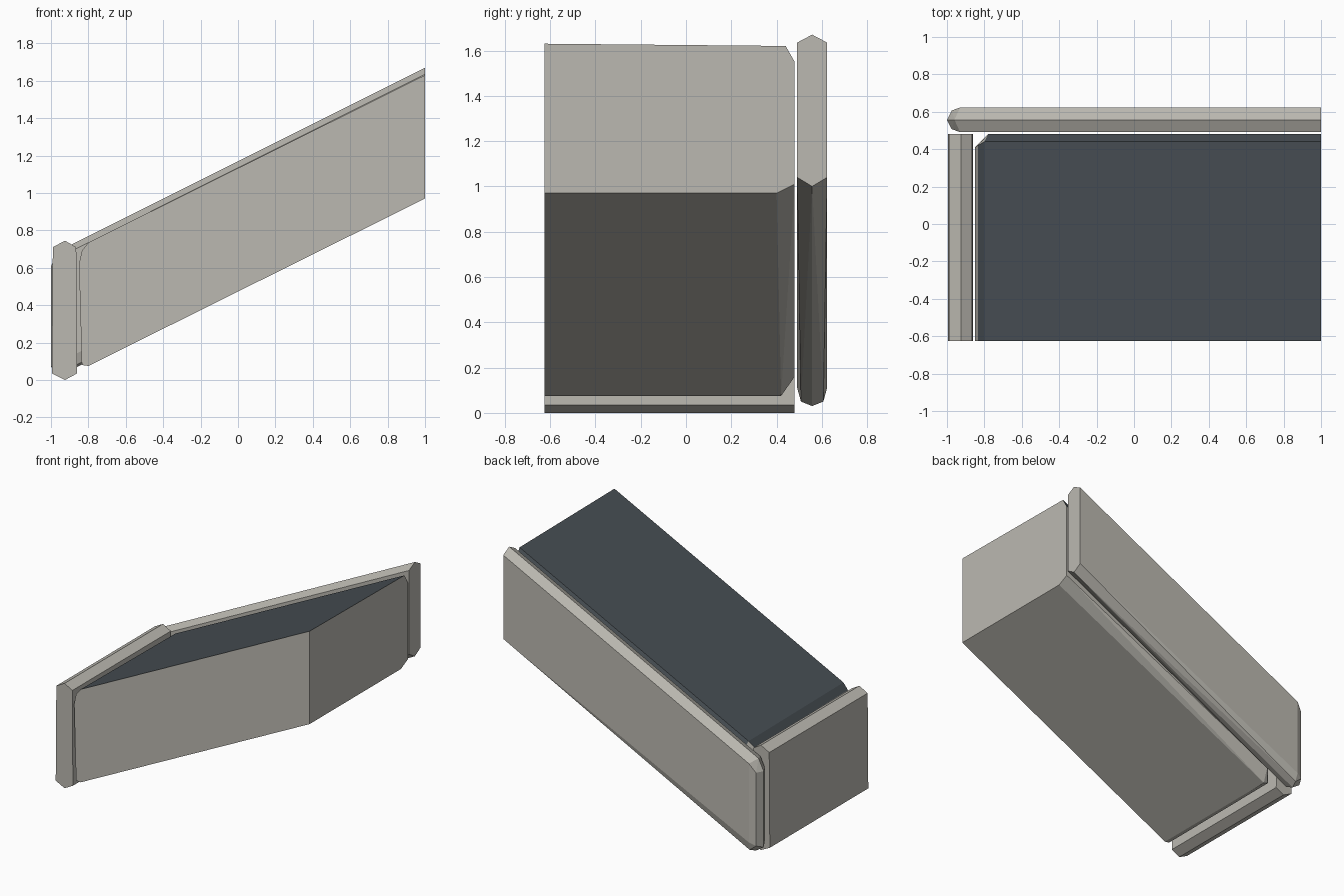
import bpy, bmesh, math

if "Cube" in bpy.data.objects:
    bpy.data.objects.remove(bpy.data.objects["Cube"], do_unlink=True)


def material(name, rgb):
    m = bpy.data.materials.new(name)
    m.use_nodes = True
    m.diffuse_color = (*rgb, 1)
    m.node_tree.nodes["Principled BSDF"].inputs["Base Color"].default_value = (*rgb, 1)
    return m


stone = material("pale stone", (0.50, 0.485, 0.44))
asphalt = material("dark asphalt", (0.062, 0.075, 0.086))


def hull(name, points, materials, is_dark=None):
    """Solid faceted block spanned by its corner points."""
    bm = bmesh.new()
    for p in points:
        bm.verts.new(p)
    res = bmesh.ops.convex_hull(bm, input=bm.verts[:])
    loose = [v for v in bm.verts if not v.link_faces]
    bmesh.ops.delete(bm, geom=loose, context="VERTS")
    bmesh.ops.dissolve_limit(bm, angle_limit=math.radians(2),
                             verts=bm.verts[:], edges=bm.edges[:])
    bmesh.ops.recalc_face_normals(bm, faces=bm.faces[:])
    for f in bm.faces:
        if is_dark and is_dark(f.normal):
            f.material_index = 1
    me = bpy.data.meshes.new(name)
    bm.to_mesh(me)
    bm.free()
    for m in materials:
        me.materials.append(m)
    ob = bpy.data.objects.new(name, me)
    bpy.context.collection.objects.link(ob)
    return ob


def section(x, yz):
    return [(x, y, z) for y, z in yz]


FRONT = -0.625

# Sloping road block: full end, then the chamfered low end
road = section(1, [(FRONT, 1.63), (0.44, 1.62), (0.48, 1.55),
                   (0.48, 1.01), (0.40, 0.97), (FRONT, 0.97)])
road += section(-0.80, [(FRONT, 0.735), (0.44, 0.725), (FRONT, 0.075), (0.42, 0.075)])
road += section(-0.78, [(0.48, 0.66), (0.48, 0.16)])
road += section(-0.835, [(FRONT, 0.69), (0.42, 0.68), (FRONT, 0.08), (0.42, 0.085)])
road += section(-0.85, [(FRONT, 0.62), (0.41, 0.62)])
hull("road_ramp", road, [stone, asphalt], lambda n: n.z > 0.3)

# Sloping kerb along the back, with a pointed ridge all round
MID, HALF = 0.557, 0.066
kerb = section(1, [(MID, 1.67), (MID, 1.0)])
kerb += section(-1, [(MID, 0.61), (MID, 0.07)])
kerb += section(-0.96, [(MID, 0.69)]) + section(-0.94, [(MID, 0.03)])
for s in (-1, 1):
    outer, inner = MID + s * HALF, MID + s * HALF * 0.75
    kerb += section(1, [(outer, 1.635), (outer, 1.04)])
    kerb += section(-0.93, [(outer, 0.67), (outer, 0.11)])
    kerb += section(-0.975, [(inner, 0.61), (inner, 0.09)])
    kerb += section(-0.925, [(inner, 0.05)])
hull("back_kerb", kerb, [stone])

# Upright kerb across the low end
profile = [(-0.995, 0.035), (-0.925, 0), (-0.86, 0.035),
           (-0.865, 0.71), (-0.925, 0.745), (-0.99, 0.71)]
hull("end_kerb", [(x, y, z) for y in (FRONT, 0.48) for x, z in profile], [stone])
